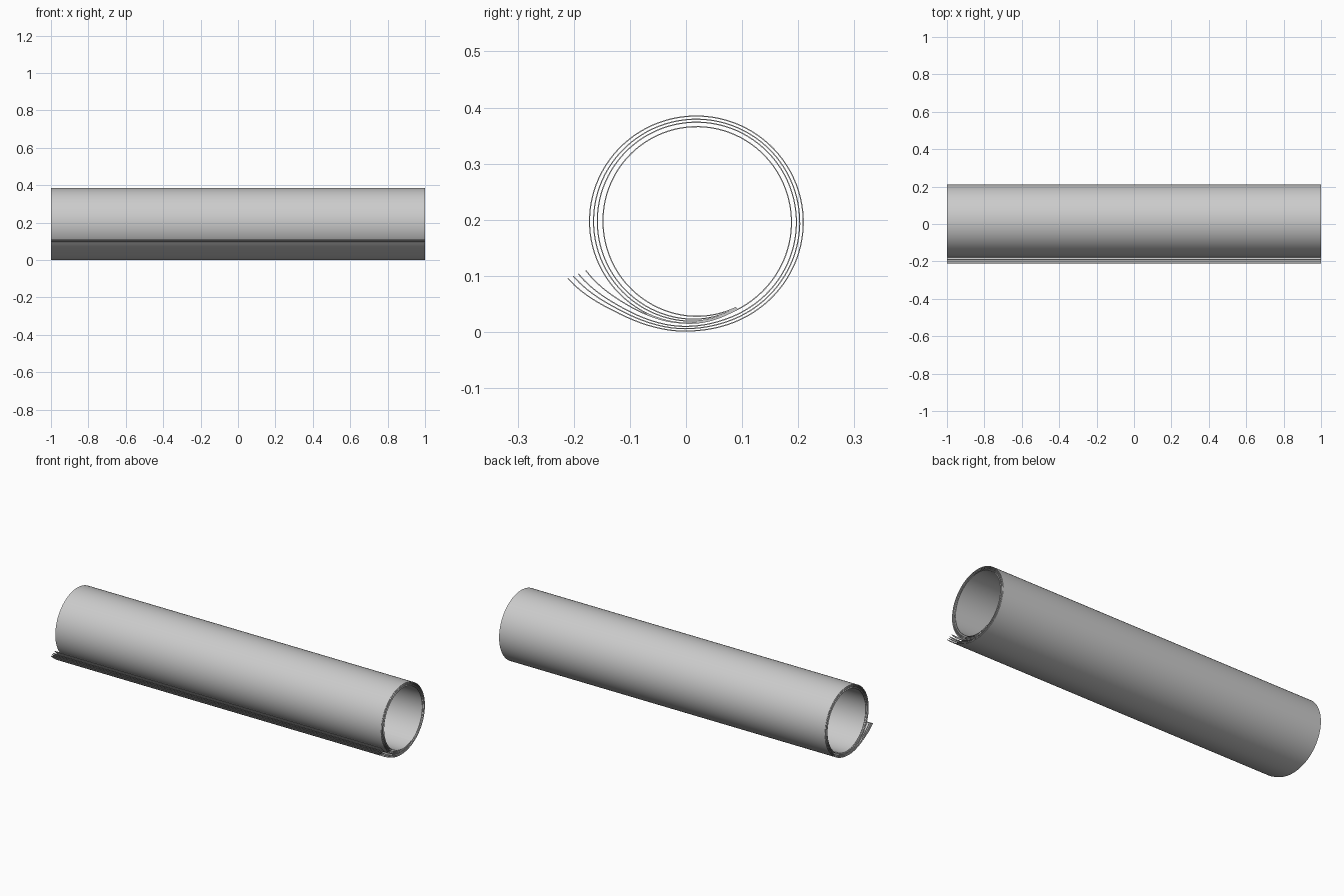
import bpy, bmesh, math

if "Cube" in bpy.data.objects:
    bpy.data.objects.remove(bpy.data.objects["Cube"])

CY, CZ = 0.018, 0.197       # roll axis
STEPS = 120

# Polar profile stations (degrees) with radii of the outermost and innermost sheet
ANGLES = [204, 230, 264, 290, 360, 450, 540, 590, 630, 655]
OUTER = [0.250, 0.214, 0.1965, 0.192, 0.191, 0.188, 0.190, 0.187, 0.181, 0.172]
INNER = [0.215, 0.193, 0.182, 0.174, 0.170, 0.169, 0.166, 0.167, 0.169, 0.169]
BLEND = [0.0, 0.30, 0.58, 1.0]


def radius_at(a, radii):
    """Smooth cubic Hermite interpolation of the radius along the angle."""
    n = len(ANGLES)

    def slope(k):
        lo, hi = max(k - 1, 0), min(k + 1, n - 1)
        return (radii[hi] - radii[lo]) / (ANGLES[hi] - ANGLES[lo])

    i = 0
    while i < n - 2 and a > ANGLES[i + 1]:
        i += 1
    h = ANGLES[i + 1] - ANGLES[i]
    t = (a - ANGLES[i]) / h
    return ((2*t**3 - 3*t**2 + 1) * radii[i] + (t**3 - 2*t**2 + t) * h * slope(i)
            + (3*t**2 - 2*t**3) * radii[i + 1] + (t**3 - t**2) * h * slope(i + 1))


def rolled_sheet(name, f):
    """One sheet wound a little over one turn, with a loose flap at the front."""
    radii = [o + (i - o) * f for o, i in zip(OUTER, INNER)]
    bm = bmesh.new()
    prev = None
    for s in range(STEPS + 1):
        a = ANGLES[0] + (ANGLES[-1] - ANGLES[0]) * s / STEPS
        r = radius_at(a, radii)
        y = CY + r * math.cos(math.radians(a))
        z = CZ + r * math.sin(math.radians(a))
        pair = [bm.verts.new((x, y, z)) for x in (-1, 1)]
        if prev:
            bm.faces.new((prev[0], pair[0], pair[1], prev[1])).smooth = True
        prev = pair
    bmesh.ops.recalc_face_normals(bm, faces=bm.faces)
    mesh = bpy.data.meshes.new(name)
    bm.to_mesh(mesh)
    bm.free()
    obj = bpy.data.objects.new(name, mesh)
    bpy.context.collection.objects.link(obj)
    # paper thickness
    mod = obj.modifiers.new("thickness", 'SOLIDIFY')
    mod.thickness = 0.002
    mod.offset = 0
    bpy.ops.object.select_all(action='DESELECT')
    bpy.context.view_layer.objects.active = obj
    obj.select_set(True)
    bpy.ops.object.modifier_apply(modifier=mod.name)
    bpy.ops.object.shade_smooth_by_angle(angle=math.radians(30))


# Four nested sheets, outermost first
for k, f in enumerate(BLEND):
    rolled_sheet(f"paper_sheet_{k + 1}", f)
